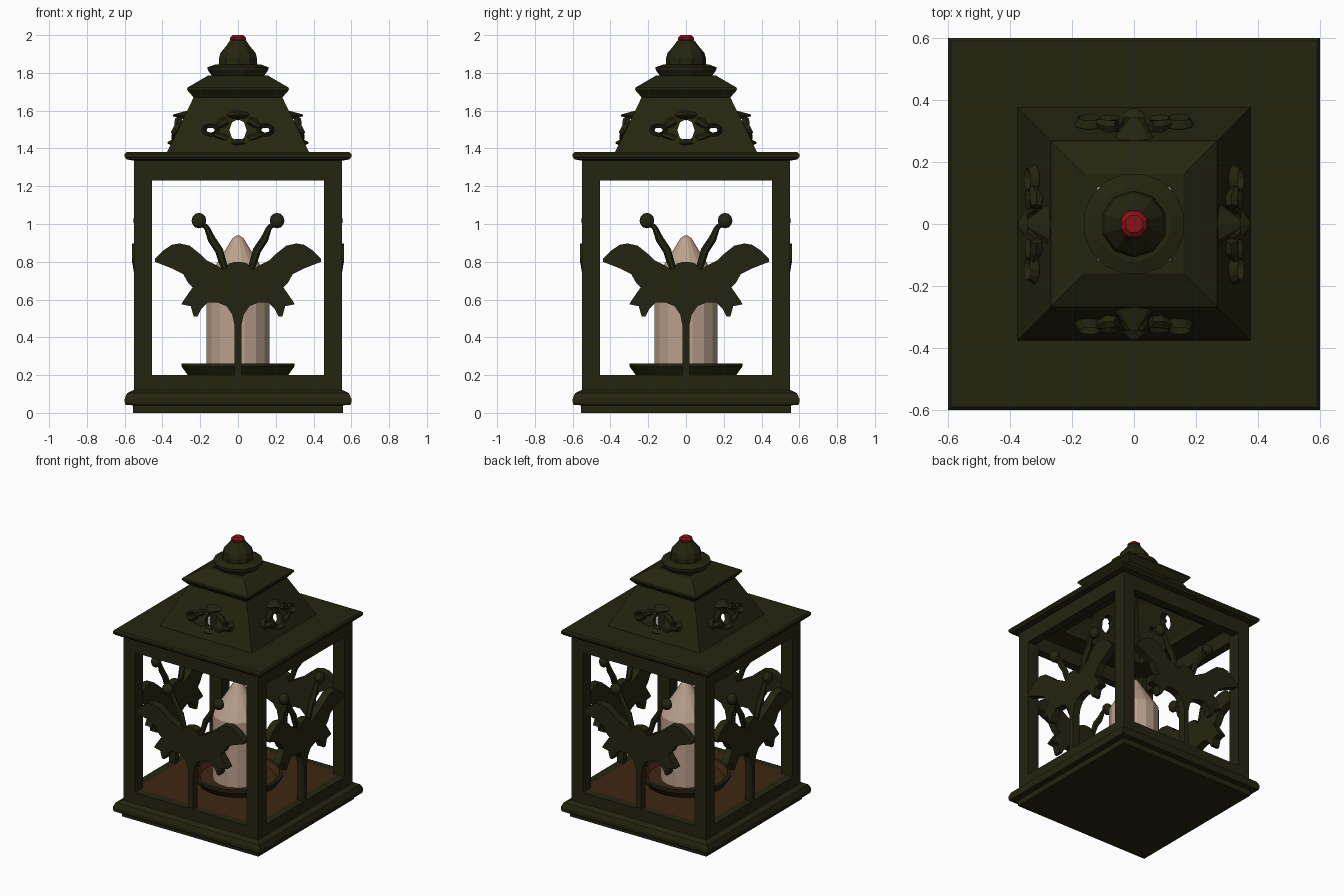
import bpy, bmesh, math
from mathutils import Matrix, Vector

if "Cube" in bpy.data.objects:
    bpy.data.objects.remove(bpy.data.objects["Cube"])


def material(name, r, g, b):
    m = bpy.data.materials.new(name)
    m.diffuse_color = (r, g, b, 1)
    m.use_nodes = True
    m.node_tree.nodes["Principled BSDF"].inputs["Base Color"].default_value = m.diffuse_color
    return m


METAL = material("dark olive metal", 0.018, 0.018, 0.005)
WAX = material("cream wax", 0.50, 0.36, 0.27)
RUST = material("rust brown", 0.05, 0.019, 0.006)
RED = material("red", 0.25, 0.006, 0.008)
SIDES = ["front", "right", "back", "left"]


def finish(name, bm, mat, smooth=False):
    bmesh.ops.recalc_face_normals(bm, faces=bm.faces[:])
    me = bpy.data.meshes.new(name)
    bm.to_mesh(me)
    bm.free()
    me.materials.append(mat)
    ob = bpy.data.objects.new(name, me)
    bpy.context.collection.objects.link(ob)
    if smooth:
        bpy.ops.object.select_all(action='DESELECT')
        ob.select_set(True)
        bpy.context.view_layer.objects.active = ob
        bpy.ops.object.shade_smooth_by_angle(angle=math.radians(35))
    return ob


def four_sides(name, build, mat, smooth=False):
    """Build a front part once per side, turned about z."""
    for i, side in enumerate(SIDES):
        bm = bmesh.new()
        build(bm)
        bm.transform(Matrix.Rotation(i * math.pi / 2, 4, 'Z'))
        finish(side + "_" + name, bm, mat, smooth)


def loft(bm, profile, sides, closed=False, square=False):
    """Stack rings of (half width or radius, z); closed joins last to first."""
    k = math.sqrt(2) if square else 1
    off = math.pi / 4 if square else math.pi / sides
    rings = [[bm.verts.new((r * k * math.cos(off + 2 * math.pi * j / sides),
                            r * k * math.sin(off + 2 * math.pi * j / sides), z))
              for j in range(sides)] for r, z in profile]
    pairs = list(zip(rings, rings[1:]))
    if closed:
        pairs.append((rings[-1], rings[0]))
    else:
        bm.faces.new(rings[0])
        bm.faces.new(rings[-1])
    for a, b in pairs:
        for j in range(sides):
            n = (j + 1) % sides
            bm.faces.new((a[j], a[n], b[n], b[j]))


def lofted(name, profile, sides, mat, closed=False, square=False, smooth=False):
    bm = bmesh.new()
    loft(bm, profile, sides, closed, square)
    return finish(name, bm, mat, smooth)


def box(bm, lo, hi):
    lo, hi = Vector(lo), Vector(hi)
    m = Matrix.Translation((lo + hi) / 2) @ Matrix.Diagonal((*(hi - lo), 1))
    bmesh.ops.create_cube(bm, size=1, matrix=m)


def tube(bm, path, radii, sides=6):
    """Round bar through points lying in the xz plane."""
    rings = []
    for i, p in enumerate(path):
        d = (Vector(path[min(i + 1, len(path) - 1)]) - Vector(path[max(i - 1, 0)])).normalized()
        n = d.cross(Vector((0, 1, 0)))
        rings.append([bm.verts.new(Vector(p) + radii[i] * (
            n * math.cos(2 * math.pi * j / sides) + Vector((0, 1, 0)) * math.sin(2 * math.pi * j / sides)))
            for j in range(sides)])
    for a, b in zip(rings, rings[1:]):
        for j in range(sides):
            n = (j + 1) % sides
            bm.faces.new((a[j], a[n], b[n], b[j]))
    bm.faces.new(rings[0])
    bm.faces.new(rings[-1])


# Base with moulded edge, and rusty floor
lofted("base", [(.555, 0), (.555, .04), (.595, .042), (.6, .055), (.6, .075), (.587, .105),
                (.555, .12), (.52, .12), (.5, .19)], 4, METAL, square=True)
lofted("floor", [(.492, .185), (.492, .2)], 4, RUST, square=True)


# Corner posts and rails
def frame(bm):
    box(bm, (-.55, -.55, .11), (-.455, -.455, 1.345))
    box(bm, (-.455, -.55, .11), (.455, -.49, .2))
    box(bm, (-.455, -.55, 1.23), (.455, -.49, 1.345))


four_sides("frame", frame, METAL)

# Flower panels: half outline (x, z), mirrored
HALF = [(.018, .2), (.018, .46), (.03, .52), (.06, .565), (.11, .585), (.16, .585), (.195, .55),
        (.215, .51), (.235, .51), (.25, .565), (.30, .575), (.285, .60), (.24, .665), (.265, .69),
        (.29, .735), (.35, .765), (.44, .80), (.44, .815), (.395, .86), (.35, .89), (.31, .897),
        (.255, .885), (.205, .845), (.17, .81), (.12, .785), (.068, .755), (.05, .79), (.015, .80)]


def flower(bm):
    pts = HALF + [(-x, z) for x, z in reversed(HALF)]
    face = bm.faces.new([bm.verts.new((x, -.55, z)) for x, z in pts])
    ext = bmesh.ops.extrude_face_region(bm, geom=[face])
    for v in ext["geom"]:
        if isinstance(v, bmesh.types.BMVert):
            v.co.y = -.495
    for v in bm.verts:  # upper petals curl outwards
        if v.co.z > .78 and abs(v.co.x) > .2:
            v.co.y -= .012


def stamens(bm):
    for s in (1, -1):
        path = [(s * x, -.522, z) for x, z in
                [(.06, .74), (.082, .80), (.10, .86), (.14, .92), (.165, .98), (.2, 1.01)]]
        tube(bm, path, [.016, .02, .022, .021, .015, .013])
        bmesh.ops.create_uvsphere(bm, u_segments=10, v_segments=6, radius=.041,
                                  matrix=Matrix.Translation((s * .207, -.522, 1.018))
                                  @ Matrix.Diagonal((1, .8, 1, 1)))


four_sides("flower", flower, METAL)
four_sides("stamens", stamens, METAL, True)

# Dish with rusty bowl, and candle
lofted("dish", [(.265, .195), (.28, .215), (.302, .245), (.302, .262), (.28, .262), (.255, .222),
                (.1, .215), (.1, .195)], 20, METAL, closed=True)
lofted("dish_bowl", [(.279, .262), (.255, .227), (.12, .222), (.12, .217), (.255, .217), (.281, .258)],
       20, RUST, closed=True)
lofted("candle", [(.17, .2), (.17, .70), (.125, .775), (.07, .86), (.03, .925), (.01, .938)], 16, WAX)

# Hollow roof with eave, steep sides and upper skirt
roof = lofted("roof", [(.55, 1.335), (.59, 1.342), (.6, 1.355), (.6, 1.37), (.59, 1.38), (.375, 1.382),
                       (.235, 1.67), (.27, 1.71), (.268, 1.722), (.16, 1.785), (.12, 1.785),
                       (.12, 1.75), (.2, 1.66), (.335, 1.37), (.335, 1.335)],
              4, METAL, closed=True, square=True)

# Pierced openings in the roof, cut then cleaned up
bm = bmesh.new()
for i in range(4):
    for x, r, tall in ((0, .046, 1.25), (.145, .022, .8), (-.145, .022, .8)):
        m = (Matrix.Rotation(i * math.pi / 2, 4, 'Z') @ Matrix.Translation((x, -.31, 1.497))
             @ Matrix.Diagonal((1, 1, tall, 1)) @ Matrix.Rotation(math.pi / 2, 4, 'X'))
        bmesh.ops.create_cone(bm, cap_ends=True, segments=8, radius1=r, radius2=r, depth=.2, matrix=m)
cutter = finish("roof_hole_cutter", bm, METAL)
cutter.hide_render = True
mod = roof.modifiers.new("holes", 'BOOLEAN')
mod.operation, mod.object, mod.solver = 'DIFFERENCE', cutter, 'EXACT'
bpy.context.view_layer.update()
cut = bpy.data.meshes.new_from_object(roof.evaluated_get(bpy.context.evaluated_depsgraph_get()))
roof.modifiers.clear()
roof.data = cut
bpy.data.objects.remove(cutter)


# Leafy ornament around the openings: hood, lip and side loops
def ornament(bm):
    slope = Matrix.Rotation(-math.atan2(.14, .288), 4, 'X')
    for z, y, w, tip in ((1.575, -.265, .075, -.345), (1.43, -.34, .06, -.372)):
        m = Matrix.Translation((0, (y + tip) / 2, z)) @ Matrix.Diagonal((1, 1, .35, 1)) \
            @ Matrix.Rotation(math.pi / 2, 4, 'X')
        bmesh.ops.create_cone(bm, cap_ends=True, segments=8, radius1=w, radius2=.012,
                              depth=abs(tip - y), matrix=m)
    for s in (1, -1):
        place = Matrix.Translation((s * .145, -.322, 1.497)) @ slope
        ring = []
        for a in range(12):
            t = 2 * math.pi * a / 12
            c, sn = math.cos(t), math.sin(t)
            ring.append([bm.verts.new(place @ Vector((c * (.036 + d), y, sn * (.026 + d))))
                         for d, y in ((.012, 0), (0, -.025), (-.012, 0), (0, .015))])
        for a in range(12):
            p, q = ring[a], ring[(a + 1) % 12]
            for j in range(4):
                bm.faces.new((p[j], p[(j + 1) % 4], q[(j + 1) % 4], q[j]))
        # curled leaf tying the loop to the hood
        tube(bm, [(s * .055, -.315, 1.55), (s * .085, -.315, 1.535), (s * .115, -.325, 1.515)],
             [.02, .024, .014])
        tube(bm, [(s * .055, -.335, 1.45), (s * .085, -.335, 1.462), (s * .125, -.335, 1.475)],
             [.016, .02, .012])


four_sides("roof_ornament", ornament, METAL)

# Round collar, finial and red tip
lofted("collar", [(.13, 1.76), (.145, 1.79), (.163, 1.815), (.165, 1.83), (.12, 1.845), (.09, 1.845)],
       16, METAL)
lofted("finial", [(.108, 1.83), (.106, 1.875), (.098, 1.905), (.06, 1.95), (.045, 1.972)], 10, METAL)
lofted("finial_tip", [(.036, 1.965), (.047, 1.978), (.045, 1.988), (.03, 2.0)], 8, RED)
